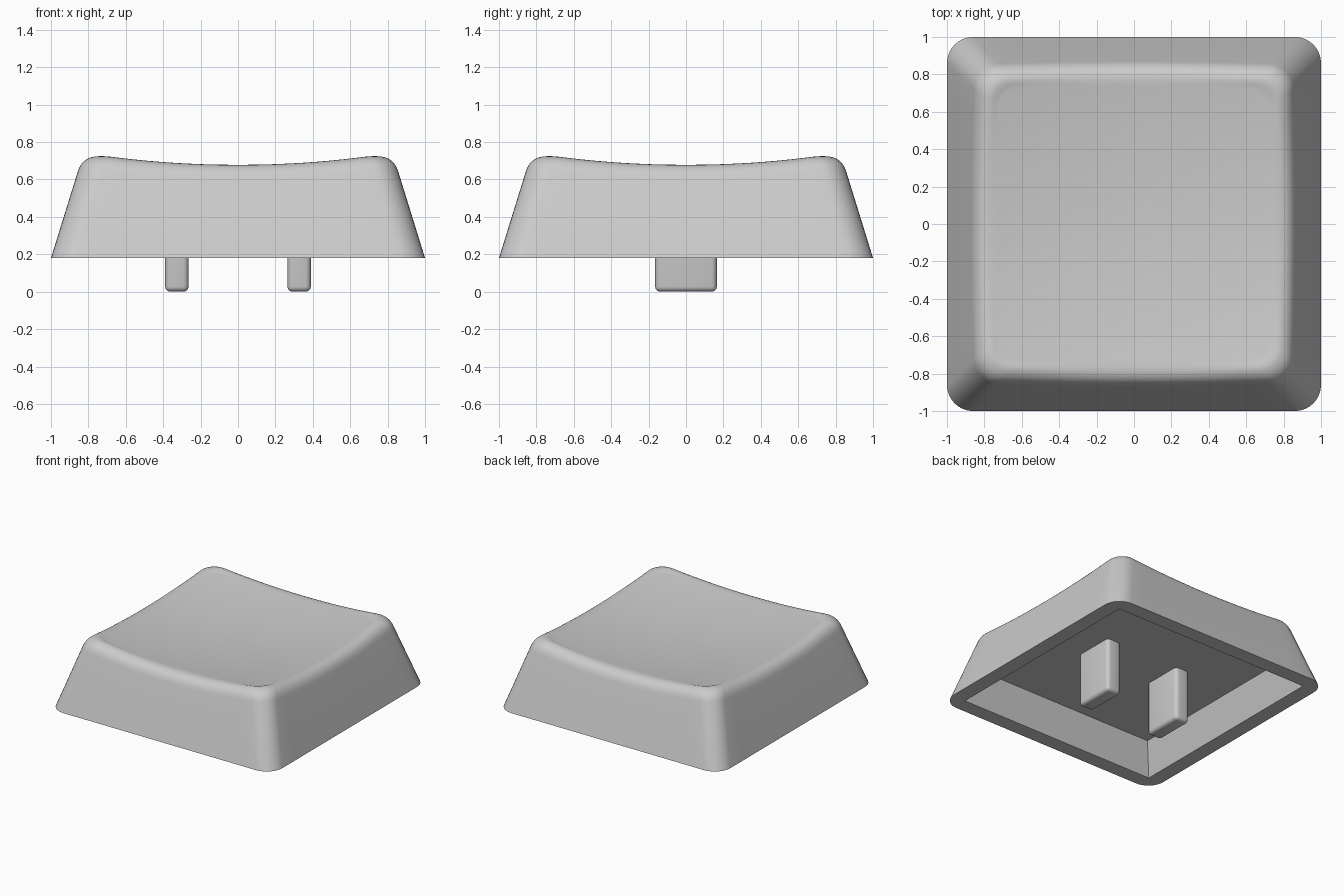
import bpy, bmesh, math

if "Cube" in bpy.data.objects:
    bpy.data.objects.remove(bpy.data.objects["Cube"])

grey = bpy.data.materials.new("grey plastic")
grey.diffuse_color = (0.6, 0.6, 0.6, 1)
grey.use_nodes = True
grey.node_tree.nodes["Principled BSDF"].inputs["Base Color"].default_value = grey.diffuse_color

BASE, FLOOR, LEAN = 0.18, 0.43, 0.31
SIDE, ARC = 14, 8            # segments along each side and around each corner


def perimeter():
    """Unit rounded square: (corner signs and side position, corner direction)."""
    pts = []
    for q in range(4):
        a = q * math.pi / 2
        for i in range(ARC + 1):
            pts.append((a, 1.0, i / ARC * math.pi / 2))
        for i in range(1, SIDE):
            pts.append((a, 1 - 2 * i / SIDE, math.pi / 2))
    return pts


def place(p, half, r):
    a, t, d = p
    c = half - r
    x, y = c * t + r * math.cos(d), c + r * math.sin(d)
    return (x * math.cos(a) - y * math.sin(a), x * math.sin(a) + y * math.cos(a))


def dish(x, y):
    return 0.631 + (x * x + y * y) / 12.2


def wall(z):
    return 1 - LEAN * (z - BASE)


def finish(bm, name, angle):
    bmesh.ops.remove_doubles(bm, verts=bm.verts, dist=1e-5)
    bmesh.ops.recalc_face_normals(bm, faces=bm.faces)
    me = bpy.data.meshes.new(name)
    bm.to_mesh(me)
    bm.free()
    me.materials.append(grey)
    ob = bpy.data.objects.new(name, me)
    bpy.context.collection.objects.link(ob)
    bpy.ops.object.select_all(action='DESELECT')
    ob.select_set(True)
    bpy.context.view_layer.objects.active = ob
    bpy.ops.object.shade_smooth_by_angle(angle=math.radians(angle))


# Key shell: nested rings from the cavity floor, around the rim, up the wall and over the dish
P = perimeter()
rings = [[(*place(p, 0.80, 0), FLOOR) for p in P],
         [(*place(p, 0.88, 0), BASE) for p in P],
         [(*place(p, 1.0, 0.14), BASE) for p in P]]
edge_z = [dish(*place(p, 0.83, 0.13)) for p in P]
F = 0.085                    # size of the rounded top edge
for k in range(9):
    t = k / 8
    drop, inset = F * (1 - t) ** 2, F * t * t
    ring = []
    for p, ez in zip(P, edge_z):
        z = ez - drop
        x, y = place(p, wall(z) - inset, 0.13 - 0.3 * inset)
        ring.append((x, y, dish(x, y) if k == 8 else z - 0.12 * inset))
    rings.append(ring)
last = rings[-1]
for f in (0.97, 0.9, 0.8, 0.68, 0.55, 0.42, 0.28, 0.14):
    rings.append([(x * f, y * f, dish(x * f, y * f)) for x, y, _ in last])

bm = bmesh.new()
vr = [[bm.verts.new(v) for v in ring] for ring in rings]
n = len(P)
for a, b in zip(vr, vr[1:]):
    for i in range(n):
        j = (i + 1) % n
        bm.faces.new((a[i], a[j], b[j], b[i]))
bm.faces.new(vr[0])
centre = bm.verts.new((0, 0, dish(0, 0)))
for i in range(n):
    bm.faces.new((vr[-1][i], vr[-1][(i + 1) % n], centre))
finish(bm, "key_shell", 30)

# Two rounded mounting prongs under the shell
for side, name in ((-1, "left_prong"), (1, "right_prong")):
    bm = bmesh.new()
    bmesh.ops.create_cube(bm, size=1)
    for v in bm.verts:
        v.co = (side * 0.327 + v.co.x * 0.125, v.co.y * 0.33, (v.co.z + 0.5) * 0.46)
    edges = [e for e in bm.edges if min(v.co.z for v in e.verts) < 0.01]
    bmesh.ops.bevel(bm, geom=edges, offset=0.028, segments=4, profile=0.5, affect='EDGES')
    finish(bm, name, 40)
